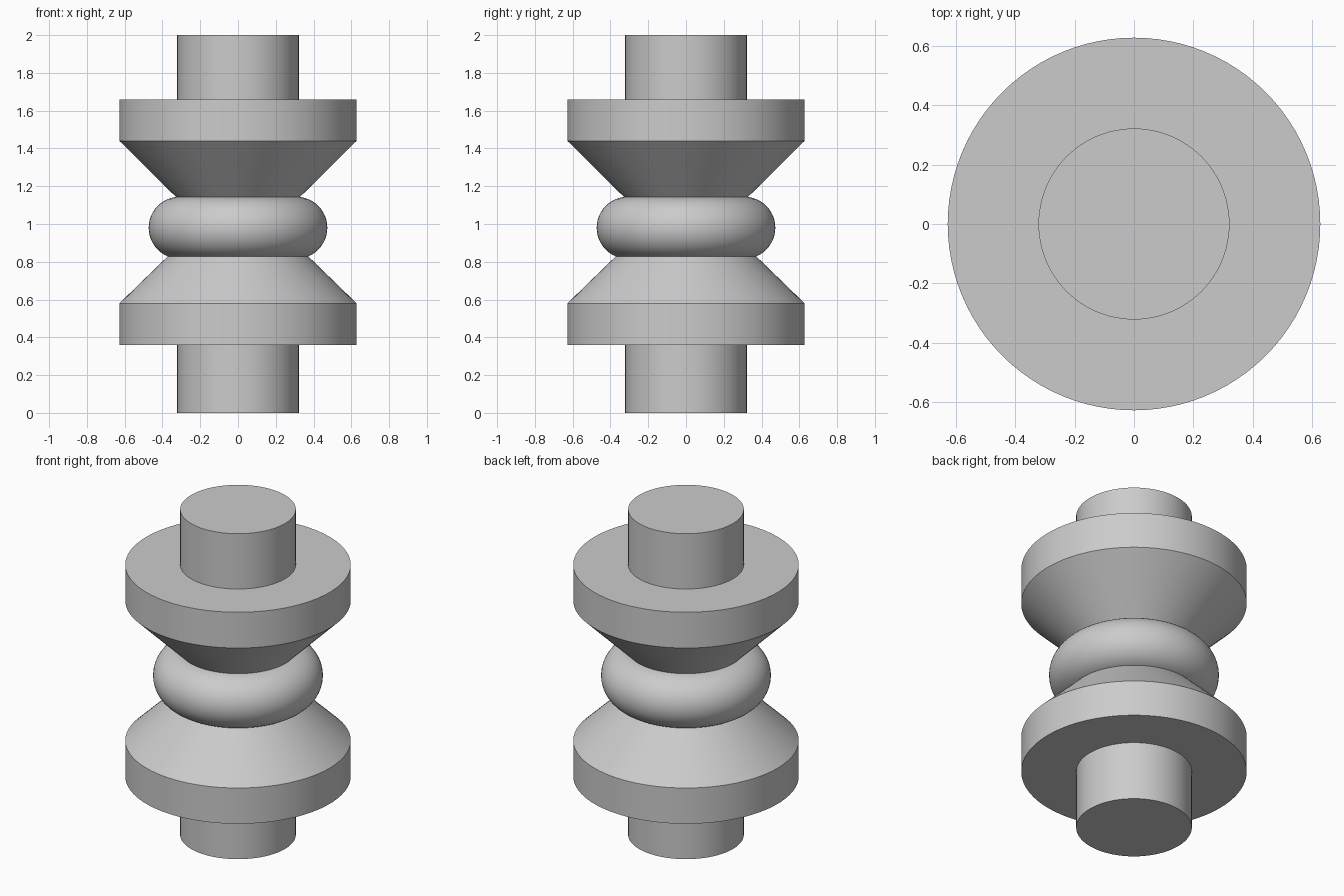
import bpy
import bmesh
import math

cube = bpy.data.objects.get("Cube")
if cube:
    bpy.data.objects.remove(cube)

grey = bpy.data.materials.new("plain grey")
grey.use_nodes = True
colour = (0.6, 0.6, 0.6, 1)
grey.diffuse_color = colour
grey.node_tree.nodes["Principled BSDF"].inputs["Base Color"].default_value = colour


def finish(obj):
    obj.data.materials.clear()
    obj.data.materials.append(grey)
    bpy.ops.object.select_all(action="DESELECT")
    obj.select_set(True)
    bpy.context.view_layer.objects.active = obj
    bpy.ops.object.shade_smooth_by_angle(angle=math.radians(30))


def turned_part(name, profile):
    """Spin a (radius, height) profile around the z axis."""
    bm = bmesh.new()
    verts = [bm.verts.new((r, 0, z)) for r, z in profile]
    edges = [bm.edges.new(pair) for pair in zip(verts, verts[1:])]
    bmesh.ops.spin(bm, geom=verts + edges, cent=(0, 0, 0), axis=(0, 0, 1),
                   angle=math.tau, steps=96)
    bmesh.ops.remove_doubles(bm, verts=bm.verts[:], dist=0.0001)
    bmesh.ops.recalc_face_normals(bm, faces=bm.faces[:])
    mesh = bpy.data.meshes.new(name)
    bm.to_mesh(mesh)
    bm.free()
    obj = bpy.data.objects.new(name, mesh)
    bpy.context.collection.objects.link(obj)
    finish(obj)


# Lower shaft, flange and cone narrowing into the ring
turned_part("lower_spool", [(0, 0), (0.322, 0), (0.322, 0.36), (0.628, 0.36),
                            (0.628, 0.58), (0.35, 0.85), (0, 0.85)])

# Upper shaft, flange and cone
turned_part("upper_spool", [(0, 2), (0.322, 2), (0.322, 1.66), (0.628, 1.66),
                            (0.628, 1.44), (0.315, 1.13), (0, 1.13)])

# Rounded ring between the cones
bpy.ops.mesh.primitive_torus_add(location=(0, 0, 0.98), major_radius=0.309,
                                 minor_radius=0.164, major_segments=96,
                                 minor_segments=48)
ring = bpy.context.object
ring.name = "middle_ring"
finish(ring)
